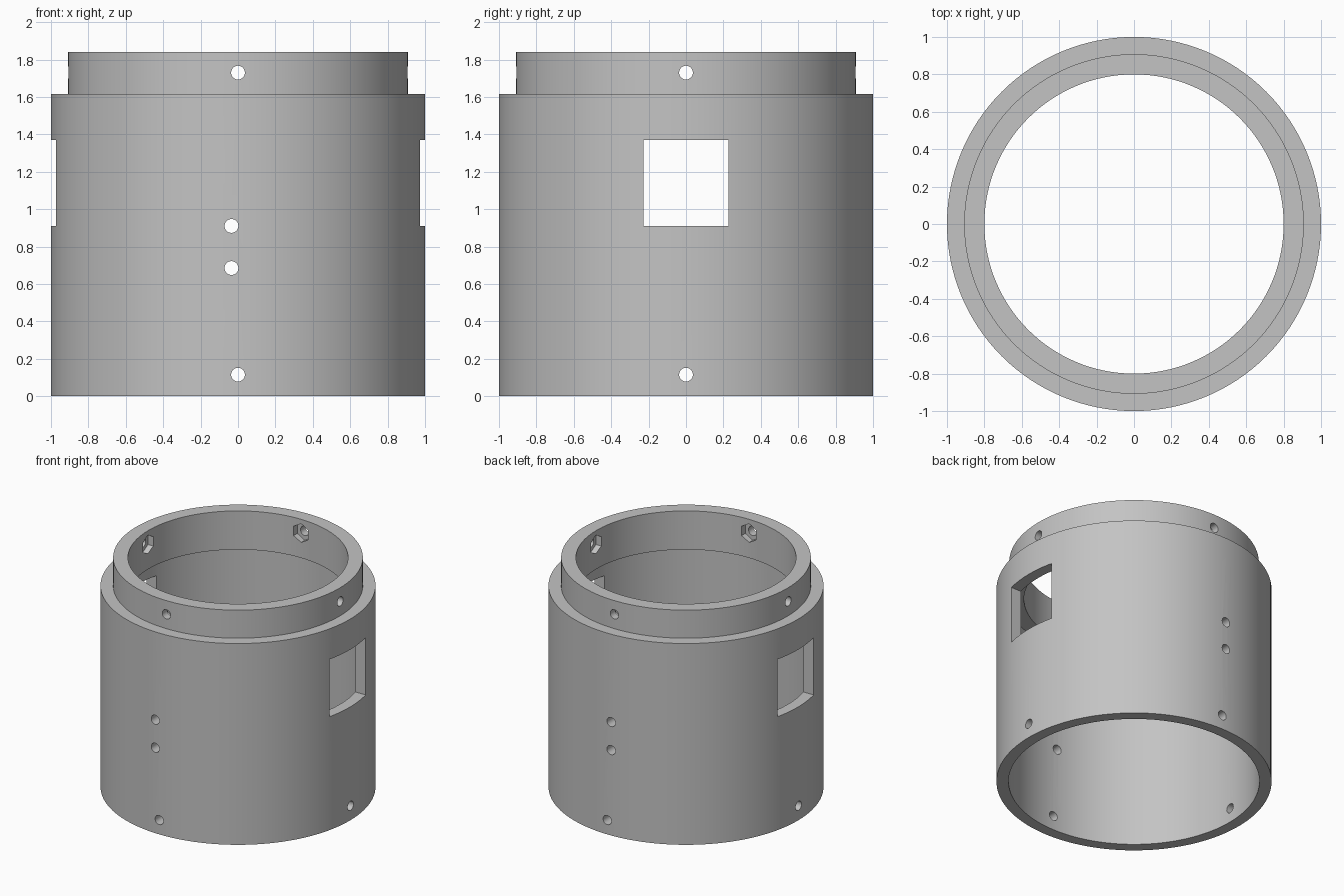
import bpy
import bmesh
from math import pi
from mathutils import Matrix, Vector

cube = bpy.data.objects.get("Cube")
if cube:
    bpy.data.objects.remove(cube, do_unlink=True)

SIDES = 128
R_OUT, R_SPIGOT, R_BORE, R_LIP = 1.0, 0.908, 0.912, 0.80
Z_LIP, Z_SHOULDER, Z_TOP = 1.53, 1.615, 1.84

grey = bpy.data.materials.new("light_grey")
grey.use_nodes = True
colour = (0.55, 0.55, 0.55, 1)
grey.diffuse_color = colour
grey.node_tree.nodes["Principled BSDF"].inputs["Base Color"].default_value = colour


def make_object(name, bm):
    bmesh.ops.recalc_face_normals(bm, faces=bm.faces)
    mesh = bpy.data.meshes.new(name)
    bm.to_mesh(mesh)
    bm.free()
    mesh.materials.append(grey)
    obj = bpy.data.objects.new(name, mesh)
    bpy.context.collection.objects.link(obj)
    return obj


def radial_prism(bm, quarter, radius, sides, r_in, r_out, z, shift=0.0):
    """Prism pointing outward; quarter 0 faces front, then turns left."""
    mid = Vector((shift, -(r_in + r_out) / 2, z))
    turn = Matrix.Rotation(quarter * pi / 2, 4, "Z")
    matrix = turn @ Matrix.Translation(mid) @ Matrix.Rotation(pi / 2, 4, "X")
    bmesh.ops.create_cone(bm, cap_ends=True, segments=sides, radius1=radius,
                          radius2=radius, depth=r_out - r_in, matrix=matrix)


# Tube body: closed wall profile turned around z
bm = bmesh.new()
profile = [(R_BORE, 0), (R_OUT, 0), (R_OUT, Z_SHOULDER), (R_SPIGOT, Z_SHOULDER),
           (R_SPIGOT, Z_TOP), (R_LIP, Z_TOP), (R_LIP, Z_LIP), (R_BORE, Z_LIP)]
rings = []
for i in range(SIDES):
    turn = Matrix.Rotation(2 * pi * i / SIDES, 3, "Z")
    rings.append([bm.verts.new(turn @ Vector((r, 0, z))) for r, z in profile])
for i, ring in enumerate(rings):
    after = rings[(i + 1) % SIDES]
    for j in range(len(profile)):
        k = (j + 1) % len(profile)
        bm.faces.new((ring[j], after[j], after[k], ring[k]))
body = make_object("tube_body", bm)

# Screw holes, side windows and back-to-front hole pairs
bm = bmesh.new()
HOLE = 0.037
for quarter in range(4):
    radial_prism(bm, quarter, HOLE, 24, 0.7, 1.1, 0.115)
    radial_prism(bm, quarter, HOLE, 24, 0.7, 1.1, 1.73)
for z in (0.685, 0.91):
    radial_prism(bm, 0, HOLE, 24, 0.7, 1.1, z, -0.035)
    radial_prism(bm, 2, HOLE, 24, 0.7, 1.1, z, 0.035)
for side in (-1, 1):
    place = Matrix.Translation((side * 0.9, 0, 1.14))
    bmesh.ops.create_cube(bm, size=1,
                          matrix=place @ Matrix.Diagonal((0.4, 0.455, 0.46, 1)))
openings = make_object("openings_cutter", bm)

# Hexagonal nut pockets inside the lip
bm = bmesh.new()
for quarter in range(4):
    radial_prism(bm, quarter, 0.075, 6, 0.7, 0.845, 1.73)
pockets = make_object("nut_pockets_cutter", bm)

# Cut, then drop the cutters
bpy.ops.object.select_all(action="DESELECT")
bpy.context.view_layer.objects.active = body
body.select_set(True)
for cutter in (openings, pockets):
    cutter.hide_render = True
    mod = body.modifiers.new("cut", "BOOLEAN")
    mod.operation = "DIFFERENCE"
    mod.solver = "EXACT"
    mod.object = cutter
    bpy.ops.object.modifier_apply(modifier=mod.name)
    bpy.data.objects.remove(cutter, do_unlink=True)

bpy.ops.object.shade_smooth_by_angle(angle=pi / 6)
